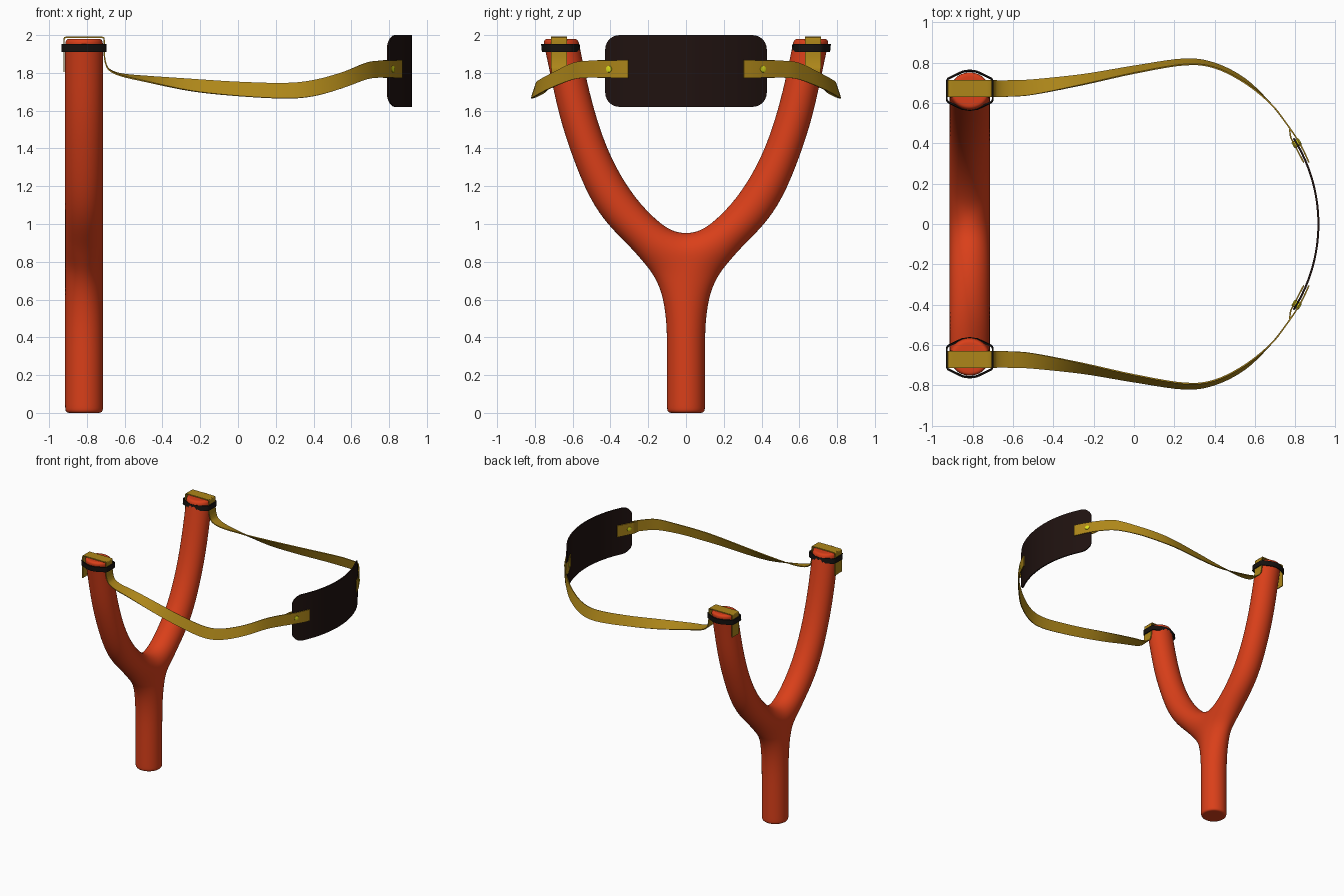
import bpy, bmesh, math
from mathutils import Matrix, Vector

if "Cube" in bpy.data.objects:
    bpy.data.objects.remove(bpy.data.objects["Cube"])

CX, N = -0.815, 8  # frame plane and half-ring resolution


def material(name, rgb):
    m = bpy.data.materials.new(name)
    m.diffuse_color = (*rgb, 1)
    m.use_nodes = True
    m.node_tree.nodes["Principled BSDF"].inputs["Base Color"].default_value = m.diffuse_color
    return m


RED = material("red_frame", (0.70, 0.05, 0.01))
GOLD = material("gold_band", (0.42, 0.24, 0.01))
LEATHER = material("dark_leather", (0.014, 0.006, 0.005))
BLACK = material("black_tie", (0.008, 0.006, 0.005))
YELLOW = material("yellow_rivet", (0.75, 0.75, 0.01))


def finish(bm, name, mat, mirror=True, thickness=0, subsurf=0, offset=0):
    """Turn the bmesh into an object, mirror it, thicken it and smooth it."""
    bmesh.ops.recalc_face_normals(bm, faces=bm.faces[:])
    me = bpy.data.meshes.new(name)
    bm.to_mesh(me)
    bm.free()
    me.materials.append(mat)
    ob = bpy.data.objects.new(name, me)
    bpy.context.collection.objects.link(ob)
    if thickness:
        s = ob.modifiers.new("thickness", 'SOLIDIFY')
        s.thickness, s.offset = thickness, offset
    if mirror:
        ob.modifiers.new("mirror", 'MIRROR').use_axis = (False, True, False)
    if subsurf:
        s = ob.modifiers.new("smooth", 'SUBSURF')
        s.levels = s.render_levels = subsurf
    bpy.ops.object.select_all(action='DESELECT')
    ob.select_set(True)
    bpy.context.view_layer.objects.active = ob
    bpy.ops.object.convert(target='MESH')
    bpy.ops.object.shade_smooth_by_angle(angle=math.radians(40))
    return ob


def skin(bm, rows, closed=False):
    """Quads between consecutive rows of vertices."""
    for a, b in zip(rows, rows[1:]):
        n = len(a)
        for i in range(n if closed else n - 1):
            j = (i + 1) % n
            bm.faces.new((a[i], a[j], b[j], b[i]))


def catmull(pts, steps):
    """Smooth curve through tuples of any length."""
    p = [pts[0]] + list(pts) + [pts[-1]]
    out = []
    for a, b, c, d in zip(p, p[1:], p[2:], p[3:]):
        for k in range(steps):
            t = k / steps
            out.append([0.5 * (2 * q + (r - o) * t + (2 * o - 5 * q + 4 * r - s) * t * t
                               + (3 * q - o - 3 * r + s) * t ** 3)
                        for o, q, r, s in zip(a, b, c, d)])
    return out + [list(pts[-1])]


# Forked frame: half of a Y, the handle half-rings open into full arm rings
bm = bmesh.new()


def half(c, o, rx, ts):
    c, o = Vector(c), Vector(o)
    row = []
    for t in ts:
        p = c + (o - c) * 1.025 * abs(math.sin(t))
        if abs(p.x) < 1e-6:
            p.x = 0
        row.append(bm.verts.new((CX + 1.025 * rx * math.cos(t), p.x, p.y)))
    return row


OUT = [math.pi * i / N for i in range(N + 1)]
INN = [math.pi * (1 + i / N) for i in range(1, N)]
handle = [(0, .07, 0), (0, .09, 0), (.012, .1, .012), (.04, .1, .04), (.25, .1, .25),
          (.45, .1, .45), (.60, .115, .58), (.70, .14, .67)]      # centre z, outer y, outer z
arm = [(0, .95, .18, .745), (.06, .957, .235, .81), (.13, .995, .30, .885),
       (.24, 1.10, .41, .99), (.34, 1.24, .51, 1.13), (.425, 1.41, .60, 1.35),
       (.49, 1.61, .672, 1.57), (.535, 1.80, .717, 1.79), (.563, 1.94, .75, 1.94),
       (.568, 1.965, .754, 1.965), (.578, 1.98, .745, 1.98), (.60, 1.98, .725, 1.98)]
lower = [half((0, cz), (oy, oz), min(oy, .1), OUT) for cz, oy, oz in handle]
upper = []
for k, (iy, iz, oy, oz) in enumerate(arm):
    c = ((iy + oy) / 2, (iz + oz) / 2) if k else (0, .80)
    rx = {10: .09, 11: .07}.get(k, .1)
    upper.append(half(c, (oy, oz), rx, OUT) + half(c, (iy, iz), rx, INN))
skin(bm, lower + [upper[0][:N + 1]])
skin(bm, upper, closed=True)
bm.faces.new(lower[0])
bm.faces.new(upper[-1])
finish(bm, "forked_frame", RED, subsurf=2)


# Elastic bands: a ribbon folded over the fork tip, twisting towards the pouch
def ribbon(name, stations, steps):
    b = bmesh.new()
    rows = [[b.verts.new((x, ya, za)), b.verts.new((x, yb, zb))]
            for x, ya, za, yb, zb in catmull(stations, steps)]
    skin(b, rows)
    finish(b, name, GOLD, thickness=.007)


tip = [(x, .63, z, .715, z) for x, z in
       ((-.921, 1.805), (-.921, 1.90), (-.921, 1.975), (-.915, 1.986), (-.90, 1.988),
        (-.73, 1.988), (-.715, 1.986), (-.709, 1.975), (-.708, 1.90), (-.70, 1.85))]
run = [(-.68, .63, 1.818, .713, 1.814), (-.62, .632, 1.795, .713, 1.785),
       (-.50, .642, 1.783, .717, 1.757), (-.25, .692, 1.767, .742, 1.705),
       (0, .748, 1.752, .783, 1.678), (.25, .79, 1.746, .818, 1.665),
       (.40, .775, 1.762, .797, 1.677), (.55, .70, 1.803, .72, 1.718)]
wrap = [(x, y, 1.82 + h, y, 1.82 - h) for x, y, h in
        ((.68, .595, .044), (.755, .50, .045), (.81, .42, .045), (.843, .36, .047), (.868, .305, .047))]
wrap = [(x, y, za - (.01 if y > .55 else 0), yb, zb - (.01 if y > .55 else 0))
        for x, y, za, yb, zb in wrap]
ribbon("elastic_bands", tip + run + wrap, 5)

# Inner band ends on the inside of the pouch
ribbon("inner_band_ends", [(x, y, 1.867, y, 1.773) for x, y in
                           ((.772, .472), (.778, .43), (.793, .40), (.842, .305))], 4)

# Pouch: curved rounded rectangle
bm = bmesh.new()
L, H, C, R = .425, .19, .075, .795
cols = [(-L + C * (1 - math.cos(a)), H - C + C * math.sin(a))
        for a in [math.pi / 2 * i / 6 for i in range(7)]]
cols += [(-L + C + (L - C) * 2 * i / 24, H) for i in range(1, 24)]
cols += [(-y, h) for y, h in cols[6::-1]]
rows = []
for y, h in cols:
    x = .12 + math.sqrt(R * R - y * y)
    rows.append([bm.verts.new((x, y, 1.81 + h * s)) for s in (-1, -.33, .33, 1)])
skin(bm, rows)
finish(bm, "pouch", LEATHER, mirror=False, thickness=.01)

# Ties around the fork tips
bm = bmesh.new()
q = [(.115, 0), (.115, .045), (.108, .058), (.073, .075), (.035, .093), (0, .098)]
loop = q + [(-x, y) for x, y in q[-2::-1]]
loop += [(x, -y) for x, y in loop[-2:0:-1]]
skin(bm, [[bm.verts.new((CX + x, .665 + y - (.004 if z < 1.93 else 0), z)) for x, y in loop]
          for z in (1.911, 1.952)], closed=True)
finish(bm, "tip_ties", BLACK, thickness=.008)

# Rivets through band and pouch
bm = bmesh.new()
a = math.asin(.4 / R)
m = (Matrix.Translation((.12 + R * math.cos(a), .40, 1.82)) @ Matrix.Rotation(a, 4, 'Z')
     @ Matrix.Rotation(math.pi / 2, 4, 'Y'))
bmesh.ops.create_cone(bm, cap_ends=True, segments=20, radius1=.018, radius2=.018, depth=.042, matrix=m)
rims = [e for e in bm.edges if any(len(f.verts) > 4 for f in e.link_faces)]
bmesh.ops.bevel(bm, geom=rims, offset=.005, segments=2, affect='EDGES', profile=.5)
finish(bm, "rivets", YELLOW)
